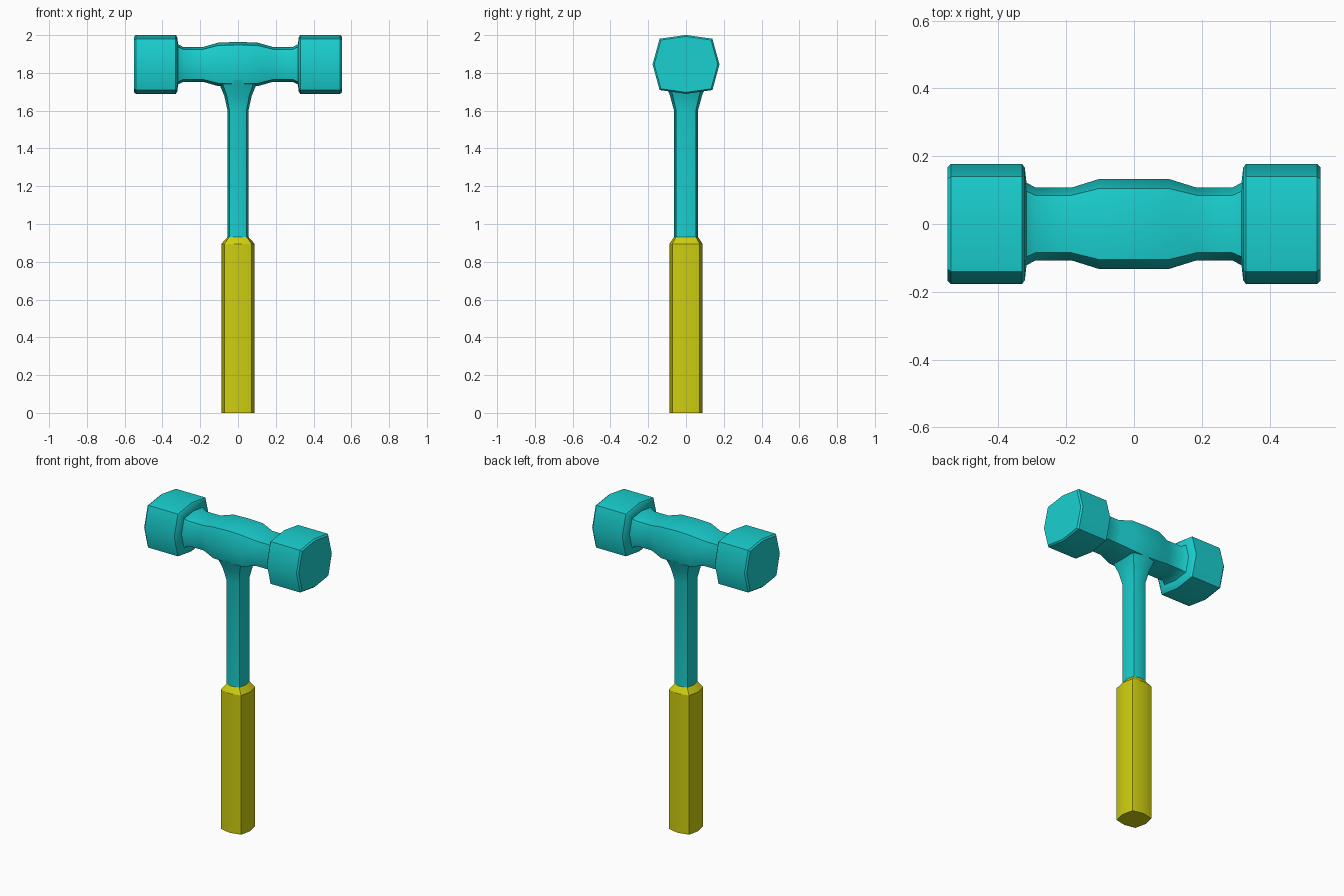
import bpy, bmesh, math

if "Cube" in bpy.data.objects:
    bpy.data.objects.remove(bpy.data.objects["Cube"])


def material(name, colour):
    m = bpy.data.materials.new(name)
    m.diffuse_color = colour
    m.use_nodes = True
    m.node_tree.nodes["Principled BSDF"].inputs["Base Color"].default_value = m.diffuse_color
    return m


def loft(name, stations, place, mat, cu, cv, cap_start=True, cap_end=True):
    """Skin eight-sided rings; each station is (position, half-width, half-height)."""
    bm = bmesh.new()
    rings = []
    for t, a, b in stations:
        shape = [(1, 0), (cu, cv), (0, 1), (-cu, cv),
                 (-1, 0), (-cu, -cv), (0, -1), (cu, -cv)]
        rings.append([bm.verts.new(place(t, a * u, b * v)) for u, v in shape])
    for r, s in zip(rings, rings[1:]):
        for i in range(8):
            j = (i + 1) % 8
            bm.faces.new((r[i], r[j], s[j], s[i]))
    if cap_start:
        bm.faces.new(rings[0][::-1])
    if cap_end:
        bm.faces.new(rings[-1])
    bmesh.ops.recalc_face_normals(bm, faces=bm.faces)
    mesh = bpy.data.meshes.new(name)
    bm.to_mesh(mesh)
    bm.free()
    mesh.materials.append(mat)
    ob = bpy.data.objects.new(name, mesh)
    bpy.context.collection.objects.link(ob)
    bpy.ops.object.select_all(action='DESELECT')
    ob.select_set(True)
    bpy.context.view_layer.objects.active = ob
    bpy.ops.object.shade_smooth_by_angle(angle=math.radians(32))
    return ob


steel = material("turquoise", (0.01, 0.63, 0.63, 1))
rubber = material("yellow", (0.62, 0.62, 0.005, 1))

# Double-faced head: half profile from the middle outwards, mirrored in x
half = [(0.105, 0.132, 0.115), (0.185, 0.107, 0.092), (0.29, 0.107, 0.092),
        (0.317, 0.122, 0.106), (0.322, 0.166, 0.146), (0.33, 0.177, 0.156),
        (0.54, 0.177, 0.156), (0.55, 0.168, 0.148)]
head = [(-x, a, b) for x, a, b in reversed(half)] + [(0, 0.132, 0.119)] + half
loft("hammer_head", head, lambda t, u, v: (t, u, 1.845 + v), steel, 0.79, 0.87)


def upright(t, u, v):
    return (u, v, t)


# Shaft flaring into the underside of the head
loft("shaft", [(0.92, 0.055, 0.063), (1.6, 0.055, 0.063), (1.68, 0.073, 0.085),
               (1.735, 0.096, 0.106), (1.76, 0.112, 0.115)],
     upright, steel, 0.82, 0.82, cap_start=False, cap_end=False)

# Grip with a tapered shoulder
loft("grip", [(0, 0.088, 0.088), (0.895, 0.088, 0.088), (0.932, 0.055, 0.063)],
     upright, rubber, 0.82, 0.82)
